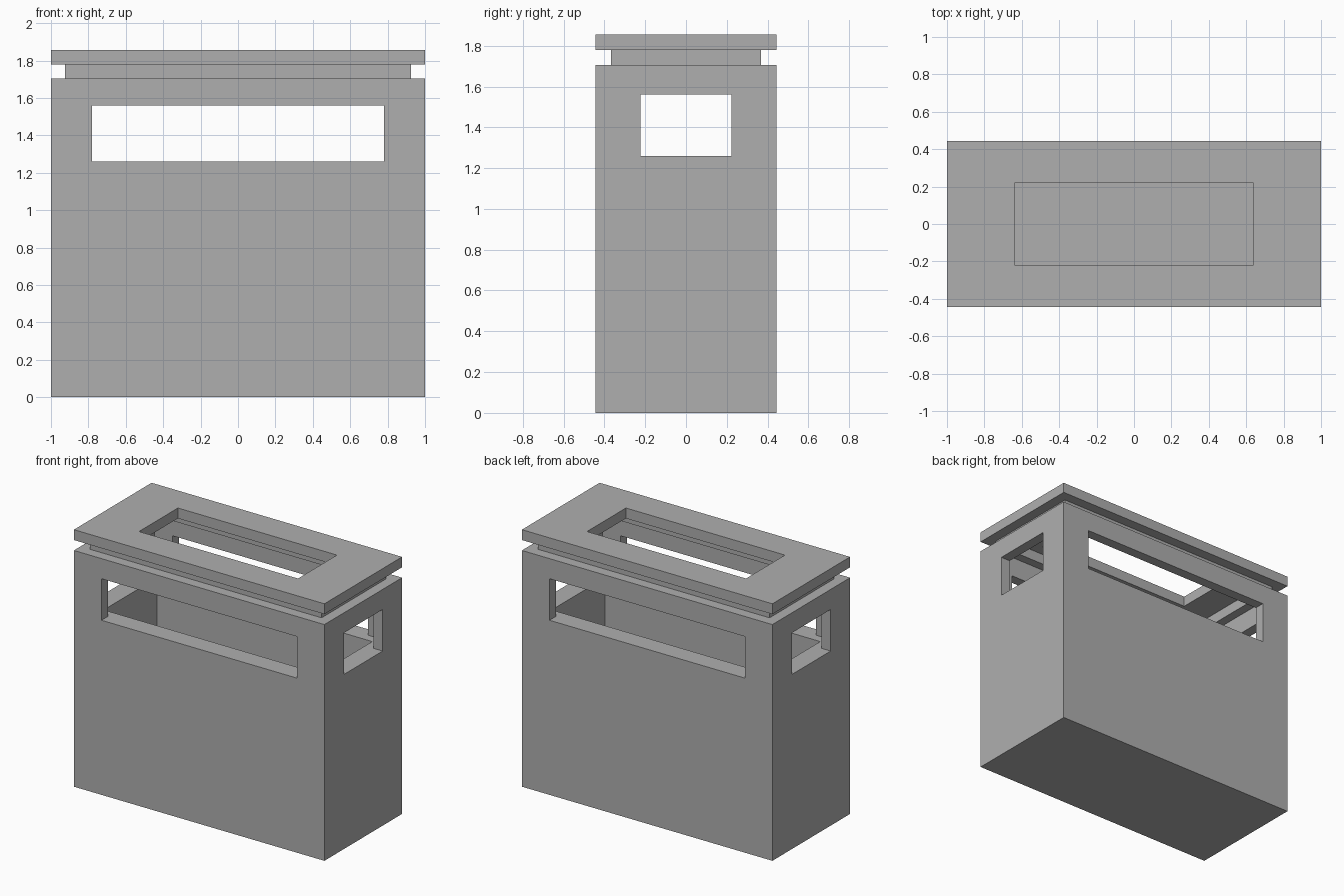
import bpy
import bmesh

default = bpy.data.objects.get("Cube")
if default:
    bpy.data.objects.remove(default, do_unlink=True)

# Single grey material
GREY = (0.43, 0.43, 0.43, 1.0)
grey = bpy.data.materials.new("plain_grey")
grey.use_nodes = True
grey.diffuse_color = GREY
grey.node_tree.nodes["Principled BSDF"].inputs["Base Color"].default_value = GREY

HALF_X, HALF_Y = 1.0, 0.443
WALL = 0.075           # upper wall and each step
LEDGE = 0.14           # thicker lower wall
SILL, HEADER = 1.26, 1.56
BODY_TOP, NECK_TOP, LID_TOP = 1.705, 1.78, 1.855


def block(name, hx, hy, z0, z1):
    """Box centred on the z axis, given half sizes and a height range."""
    bm = bmesh.new()
    bmesh.ops.create_cube(bm, size=2)
    for v in bm.verts:
        v.co = (v.co.x * hx, v.co.y * hy, z1 if v.co.z > 0 else z0)
    mesh = bpy.data.meshes.new(name)
    bm.to_mesh(mesh)
    bm.free()
    mesh.materials.append(grey)
    obj = bpy.data.objects.new(name, mesh)
    bpy.context.collection.objects.link(obj)
    return obj


def carve(obj, *cuts):
    """Subtract boxes from an object and bake the result."""
    cutters = []
    for i, cut in enumerate(cuts):
        cutter = block(f"{obj.name}_cutter_{i}", *cut)
        cutter.hide_render = True
        cutters.append(cutter)
        mod = obj.modifiers.new(f"cut_{i}", 'BOOLEAN')
        mod.operation, mod.solver, mod.object = 'DIFFERENCE', 'EXACT', cutter
    bpy.context.view_layer.update()
    graph = bpy.context.evaluated_depsgraph_get()
    baked = bpy.data.meshes.new_from_object(obj.evaluated_get(graph))
    obj.modifiers.clear()
    obj.data = baked
    for cutter in cutters:
        bpy.data.objects.remove(cutter, do_unlink=True)


# Hollow body: deep lower cavity, wider upper cavity, windows on all four sides
body = block("body", HALF_X, HALF_Y, 0, BODY_TOP)
carve(body,
      (HALF_X - LEDGE, HALF_Y - LEDGE, 0.008, SILL + 0.1),
      (HALF_X - WALL, HALF_Y - WALL, SILL, BODY_TOP + 0.1),
      (0.78, HALF_Y + 0.2, SILL, HEADER),
      (HALF_X + 0.2, 0.222, SILL, HEADER))

# Recessed neck ring between body and lid
neck = block("neck", HALF_X - WALL, HALF_Y - WALL, BODY_TOP, NECK_TOP)
carve(neck, (HALF_X - LEDGE, HALF_Y - LEDGE, BODY_TOP - 0.1, NECK_TOP + 0.1))

# Lid slab with a rectangular opening
lid = block("lid", HALF_X, HALF_Y, NECK_TOP, LID_TOP)
carve(lid, (0.635, 0.222, NECK_TOP - 0.1, LID_TOP + 0.1))
